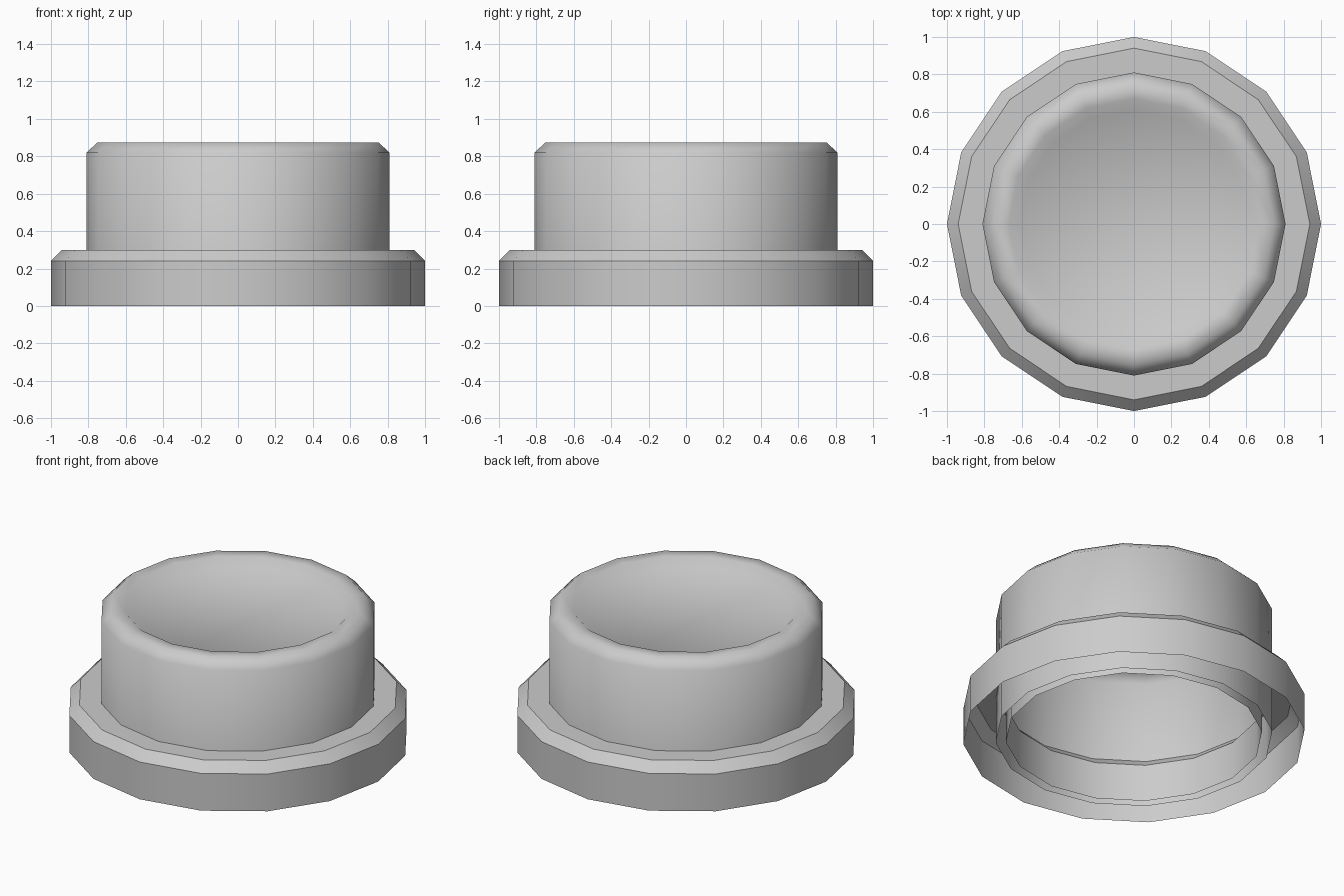
import bpy, bmesh, math

if "Cube" in bpy.data.objects:
    bpy.data.objects.remove(bpy.data.objects["Cube"])

SIDES = 16

def lathe(name, profile, smooth_angle, fill_end=False):
    """Spin an (r, z) profile around z into an open sheet; optionally cap the last ring."""
    bm = bmesh.new()
    rings = []
    for r, z in profile:
        rings.append([bm.verts.new((r * math.cos(2 * math.pi * i / SIDES),
                                    r * math.sin(2 * math.pi * i / SIDES), z))
                      for i in range(SIDES)])
    for a, b in zip(rings, rings[1:]):
        for i in range(SIDES):
            j = (i + 1) % SIDES
            bm.faces.new((a[i], a[j], b[j], b[i]))
    if fill_end:
        bm.faces.new(rings[-1])
    mesh = bpy.data.meshes.new(name)
    bm.to_mesh(mesh)
    bm.free()
    obj = bpy.data.objects.new(name, mesh)
    bpy.context.collection.objects.link(obj)
    bpy.ops.object.select_all(action='DESELECT')
    obj.select_set(True)
    bpy.context.view_layer.objects.active = obj
    bpy.ops.object.shade_smooth_by_angle(angle=math.radians(smooth_angle))
    return obj

# Base ring: chamfered on both sides, open underneath
lathe("base_ring", [(1, 0), (1, 0.24), (0.94, 0.30), (0.81, 0.30),
                    (0.75, 0.24), (0.75, 0)], 30)

# Push cap: straight wall, rounded rim and shallow dished top, open underneath
lathe("push_cap", [(0.81, 0), (0.81, 0.82), (0.75, 0.875),
                   (0.67, 0.875), (0.61, 0.83)], 70, fill_end=True)
